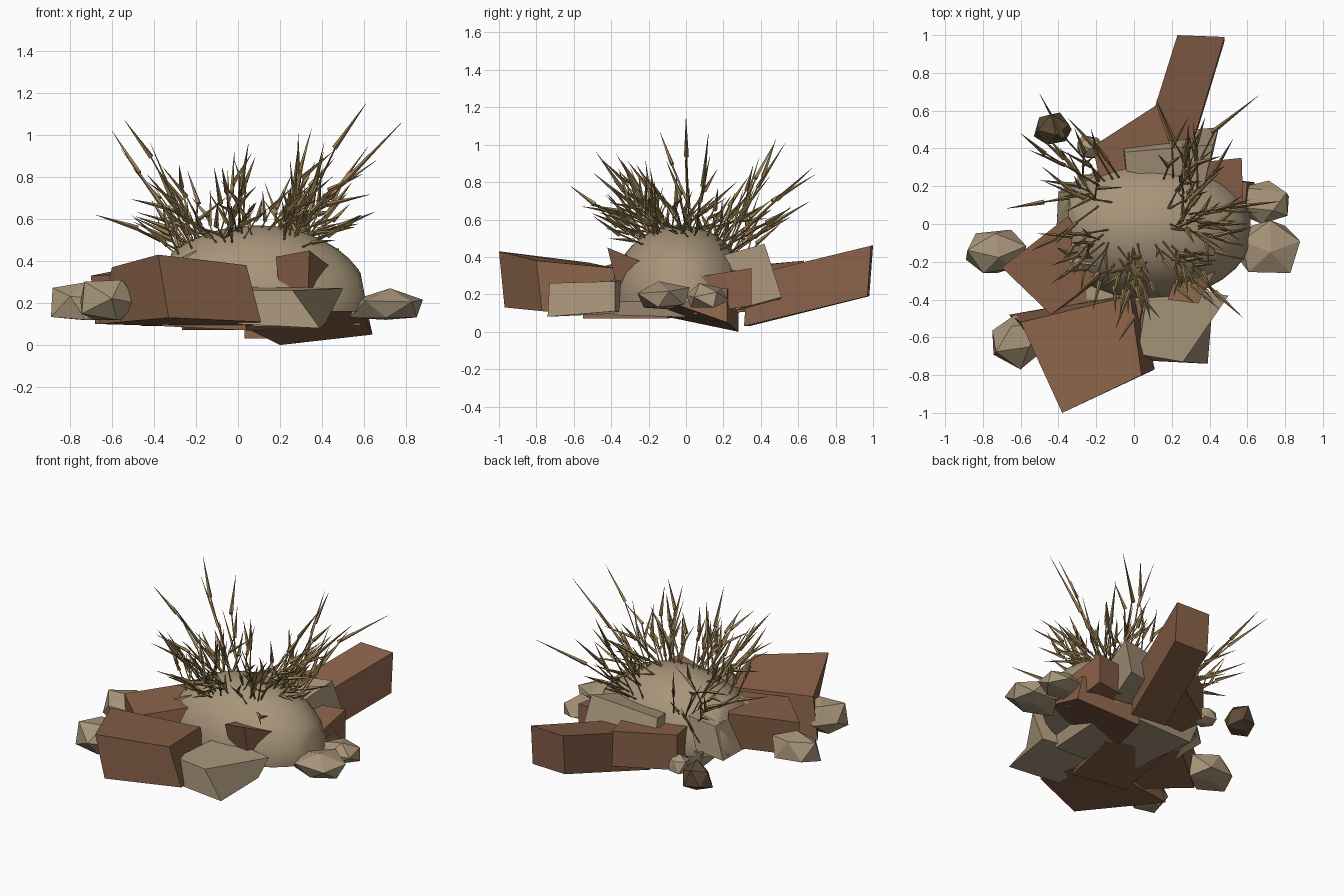
import bpy, bmesh, math, random
from mathutils import Vector, Matrix

if "Cube" in bpy.data.objects:
    bpy.data.objects.remove(bpy.data.objects["Cube"])

random.seed(5)


def material(name, rgb):
    m = bpy.data.materials.new(name)
    m.diffuse_color = (*rgb, 1)
    m.use_nodes = True
    m.node_tree.nodes["Principled BSDF"].inputs["Base Color"].default_value = m.diffuse_color
    return m


TAN = material("tan_stone", (0.392, 0.301, 0.195))
BRICK = material("brick_brown", (0.250, 0.122, 0.067))
GOLD = material("dry_gold", (0.330, 0.220, 0.085))
DARK = material("dark_rock", (0.115, 0.072, 0.040))


def finish(name, bm, mat):
    bmesh.ops.recalc_face_normals(bm, faces=bm.faces)
    me = bpy.data.meshes.new(name)
    bm.to_mesh(me)
    bm.free()
    me.materials.append(mat)
    ob = bpy.data.objects.new(name, me)
    bpy.context.collection.objects.link(ob)
    return ob


def block(name, mat, top, drop=(0, 0, 0), scale=1.0, bottom=None):
    """Skewed six-sided block: top corners, then a dropped copy or own bottom."""
    top = [Vector(p) for p in top]
    mid = sum(top, Vector()) / 4
    bottom = bottom or [mid + (p - mid) * scale + Vector(drop) for p in top]
    bm = bmesh.new()
    a = [bm.verts.new(p) for p in top]
    b = [bm.verts.new(p) for p in bottom]
    bm.faces.new(a)
    bm.faces.new(b[::-1])
    for i in range(4):
        j = (i + 1) % 4
        bm.faces.new((a[i], b[i], b[j], a[j]))
    return finish(name, bm, mat)


def rock(name, mat, lo, hi, turn=0.0):
    """Rough faceted stone with a flattened underside, fitted to a box."""
    bm = bmesh.new()
    bmesh.ops.create_icosphere(bm, subdivisions=1, radius=1)
    spin = Matrix.Rotation(turn, 3, 'Z') @ Matrix.Rotation(turn * 0.6, 3, 'X')
    for v in bm.verts:
        v.co = spin @ (v.co * random.uniform(0.85, 1.15))
        v.co.z = max(v.co.z, -0.6)
    for k in range(3):
        vals = [v.co[k] for v in bm.verts]
        low, span = min(vals), max(vals) - min(vals)
        for v in bm.verts:
            v.co[k] = lo[k] + (v.co[k] - low) / span * (hi[k] - lo[k])
    return finish(name, bm, mat)


# Smooth mound, trimmed below and at both ends
C, R = Vector((0.09, -0.03, 0.19)), Vector((0.54, 0.37, 0.38))
bm = bmesh.new()
bmesh.ops.create_uvsphere(bm, u_segments=32, v_segments=20, radius=1)
for v in bm.verts:
    v.co = Vector((v.co.x * R.x, v.co.y * R.y, v.co.z * R.z)) + C
for co, no in [((0, 0, 0.16), (0, 0, -1)), ((0.595, 0, 0.28), (0.98, 0, 0.18)),
               ((-0.36, 0, 0.3), (-0.95, 0, 0.3))]:
    bmesh.ops.bisect_plane(bm, geom=bm.verts[:] + bm.edges[:] + bm.faces[:],
                           plane_co=co, plane_no=no, clear_outer=True)
    bmesh.ops.holes_fill(bm, edges=[e for e in bm.edges if e.is_boundary])
mound = finish("mound", bm, TAN)
bpy.context.view_layer.objects.active = mound
mound.select_set(True)
bpy.ops.object.shade_smooth_by_angle(angle=math.radians(40))

# Brown blocks around the mound
block("front_block", BRICK, [(-0.38, -1.0, 0.43), (0.04, -0.80, 0.38),
      (-0.02, -0.38, 0.34), (-0.60, -0.52, 0.37)],
      bottom=[(-0.33, -0.97, 0.13), (0.11, -0.77, 0.11), (0.02, -0.36, 0.08), (-0.66, -0.48, 0.10)])
block("long_back_block", BRICK, [(0.23, 1.0, 0.46), (0.48, 0.99, 0.46),
      (0.28, 0.33, 0.30), (0.03, 0.36, 0.30)], (0, -0.02, -0.27))
block("back_left_block", BRICK, [(-0.22, 0.41, 0.36), (0.12, 0.63, 0.38),
      (0.25, 0.25, 0.34), (-0.15, 0.10, 0.34)], (0, 0, -0.24))
block("left_block", BRICK, [(-0.70, -0.23, 0.33), (-0.35, 0.04, 0.40),
      (-0.14, -0.25, 0.40), (-0.44, -0.48, 0.34)], (0.02, 0, -0.23))
block("right_block", BRICK, [(0.38, 0.33, 0.33), (0.57, 0.35, 0.34),
      (0.58, 0.04, 0.29), (0.38, 0.05, 0.32)], (0, 0, -0.20))
block("small_front_block", BRICK, [(0.18, -0.40, 0.42), (0.34, -0.42, 0.45),
      (0.43, -0.25, 0.38), (0.24, -0.20, 0.40)], (0, 0.03, -0.18), 0.85)
block("low_block", BRICK, [(0.15, 0.28, 0.18), (0.60, 0.22, 0.23),
      (0.56, -0.18, 0.25), (0.02, -0.22, 0.22)],
      bottom=[(0.20, 0.28, 0.0), (0.64, 0.22, 0.05), (0.58, -0.18, 0.19), (0.00, -0.20, 0.10)])
block("low_left_block", BRICK, [(-0.38, -0.50, 0.22), (0.02, -0.55, 0.20),
      (0.12, -0.10, 0.20), (-0.28, 0.02, 0.22)], (0.02, 0, -0.13))

# Tan slabs
block("front_slab", TAN, [(0.02, -0.69, 0.26), (0.26, -0.73, 0.26),
      (0.50, -0.38, 0.27), (0.08, -0.30, 0.28)],
      bottom=[(0.00, -0.72, 0.10), (0.39, -0.74, 0.08), (0.42, -0.38, 0.11), (0.05, -0.30, 0.10)])
block("back_slab", TAN, [(-0.05, 0.38, 0.42), (0.42, 0.42, 0.47),
      (0.37, 0.20, 0.41), (-0.04, 0.28, 0.41)], (0.0, 0.08, -0.29), 1.12)
block("left_slab", TAN, [(-0.20, 0.26, 0.43), (-0.20, -0.22, 0.45),
      (-0.36, -0.20, 0.37), (-0.34, 0.17, 0.36)], (-0.06, 0.0, -0.22))
block("under_slab", TAN, [(-0.30, 0.26, 0.20), (0.40, 0.28, 0.20),
      (0.34, -0.42, 0.22), (-0.25, -0.40, 0.22)], (0, 0, -0.13), 0.9)

# Loose stones
rock("left_stone", TAN, (-0.89, -0.26, 0.12), (-0.57, -0.03, 0.30), 0.4)
rock("front_left_stone", TAN, (-0.75, -0.77, 0.12), (-0.47, -0.48, 0.31), 0.9)
rock("right_stone", TAN, (0.53, -0.26, 0.12), (0.88, 0.02, 0.27), 0.3)
rock("back_right_stone", TAN, (0.56, 0.00, 0.13), (0.82, 0.23, 0.26), 0.7)
rock("small_back_stone", TAN, (-0.30, 0.35, 0.11), (-0.16, 0.47, 0.23), 0.2)
rock("dark_stone", DARK, (-0.53, 0.42, 0.09), (-0.33, 0.59, 0.27), 0.5)


# Dry grass: thin stems with long pointed heads
def spike(bm, a, b, r0, r1):
    d = b - a
    m = Matrix.Translation((a + b) / 2) @ d.to_track_quat('Z', 'Y').to_matrix().to_4x4()
    bmesh.ops.create_cone(bm, cap_ends=True, segments=4, radius1=r0,
                          radius2=r1, depth=d.length, matrix=m)


def stalk(bm, root, tip):
    d = tip - root
    side = Vector((random.uniform(-1, 1), random.uniform(-1, 1), random.uniform(-0.6, 1)))
    bend = root + d * random.uniform(0.5, 0.68) + side * 0.09 * d.length
    spike(bm, root, bend, 0.005, 0.004)
    spike(bm, bend - (tip - bend) * 0.08, tip, 0.013, 0.0006)
    # side leaf part way up the stem
    base = root.lerp(bend, random.uniform(0.3, 0.85))
    end = base + (d.normalized() + side * 0.7).normalized() * d.length * 0.42
    spike(bm, base, end, 0.011, 0.0006)


def on_mound(x, y):
    u, v = (x - C.x) / R.x, (y - C.y) / R.y
    return Vector((x, y, C.z + R.z * math.sqrt(max(0.05, 1 - u * u - v * v)) - 0.02))


# Each tuft: root centre x, y, heading in degrees, fan half-angle, count
TUFTS = [(-0.17, 0.17, 140, 50, 10), (0.24, 0.18, 65, 50, 10), (0.27, 0.02, 5, 50, 15),
         (0.24, -0.14, -42, 45, 12), (0.00, -0.15, -92, 50, 15), (-0.19, -0.10, 200, 45, 10)]
for n, (x, y, heading, fan, count) in enumerate(TUFTS):
    bm = bmesh.new()
    for _ in range(count):
        root = on_mound(x + random.uniform(-0.11, 0.11), y + random.uniform(-0.08, 0.08))
        az = math.radians(heading + random.uniform(-fan, fan))
        tilt = math.radians(random.uniform(22, 74))
        length = random.uniform(0.26, 0.52)
        stalk(bm, root, root + length * Vector((math.sin(tilt) * math.cos(az),
              math.sin(tilt) * math.sin(az), math.cos(tilt))))
    finish(f"grass_tuft_{n + 1}", bm, GOLD)

# Tallest stalks
bm = bmesh.new()
for root, tip in [((0.27, 0.02), (0.61, 0.00, 1.15)), ((0.28, 0.05), (0.78, 0.12, 1.06)),
                  ((0.24, 0.22), (0.35, 0.48, 1.03)), ((0.28, 0.20), (0.66, 0.68, 0.88)),
                  ((-0.18, 0.10), (-0.54, -0.14, 1.07)), ((-0.18, 0.20), (-0.60, 0.48, 1.02)),
                  ((-0.15, 0.22), (-0.50, 0.69, 0.84)), ((0.00, -0.15), (0.05, -0.48, 0.96)),
                  ((0.22, -0.15), (0.45, -0.45, 0.92)), ((0.02, -0.16), (-0.08, -0.62, 0.78))]:
    stalk(bm, on_mound(*root), Vector(tip))
finish("tall_grass", bm, GOLD)
